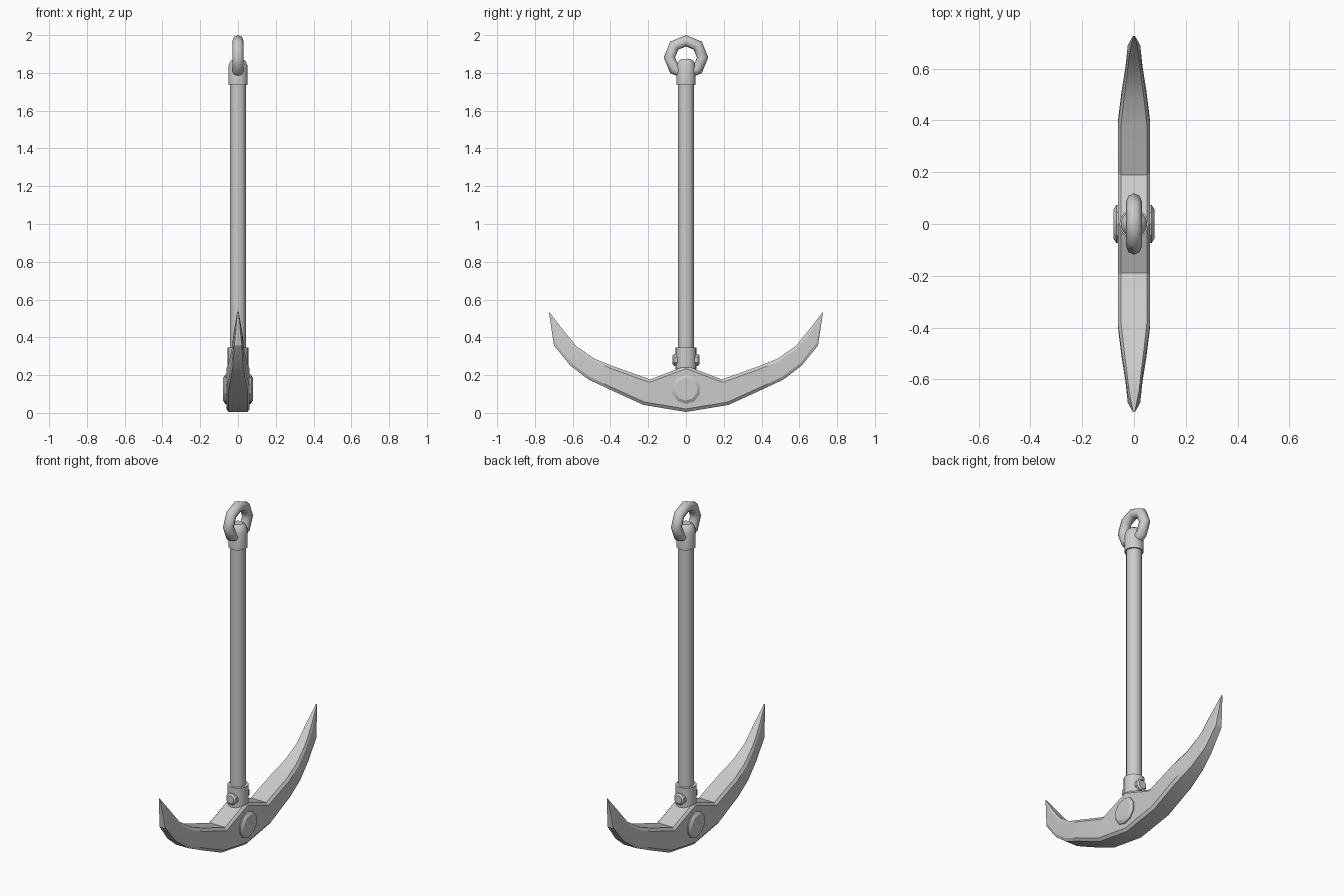
import bpy, math
from math import cos, sin, pi, radians
from mathutils import Matrix, Vector

if "Cube" in bpy.data.objects:
    bpy.data.objects.remove(bpy.data.objects["Cube"])


def make(name, verts, faces, angle):
    me = bpy.data.meshes.new(name)
    me.from_pydata(verts, [], faces)
    ob = bpy.data.objects.new(name, me)
    bpy.context.collection.objects.link(ob)
    bpy.ops.object.select_all(action='DESELECT')
    ob.select_set(True)
    bpy.context.view_layer.objects.active = ob
    bpy.ops.object.mode_set(mode='EDIT')
    bpy.ops.mesh.select_all(action='SELECT')
    bpy.ops.mesh.normals_make_consistent(inside=False)
    bpy.ops.object.mode_set(mode='OBJECT')
    bpy.ops.object.shade_smooth_by_angle(angle=radians(angle))
    return ob


def loft(name, rings, angle):
    n = len(rings[0])
    faces = [(i * n + j, i * n + (j + 1) % n, (i + 1) * n + (j + 1) % n, (i + 1) * n + j)
             for i in range(len(rings) - 1) for j in range(n)]
    faces += [tuple(range(n)), tuple(range((len(rings) - 1) * n, len(rings) * n))]
    return make(name, [v for r in rings for v in r], faces, angle)


def turned(name, profile, sides, loc=(0, 0, 0), axis='Z', phase=0.0, angle=35):
    rot = {'Z': Matrix.Identity(3), 'X': Matrix.Rotation(pi / 2, 3, 'Y'),
           'Y': Matrix.Rotation(pi / 2, 3, 'X')}[axis]
    rings = [[rot @ Vector((r * cos(2 * pi * (k + phase) / sides),
                            r * sin(2 * pi * (k + phase) / sides), h)) + Vector(loc)
              for k in range(sides)] for r, h in profile]
    return loft(name, rings, angle)


# Curved arms: inner point, outer point (y, z) and half width per station
stations = [((0, .25), (0, .005), .062),
            ((.19, .177), (.225, .042), .062),
            ((.385, .247), (.40, .122), .062),
            ((.485, .287), (.517, .177), .048),
            ((.58, .353), (.612, .25), .033),
            ((.645, .432), (.699, .357), .024),
            ((.723, .532), (.726, .536), .004)]
sections = []
for sign, part in ((-1, stations[:0:-1]), (1, stations)):
    for (ty, tz), (by, bz), w in part:
        top, bot = Vector((0, sign * ty, tz)), Vector((0, sign * by, bz))
        d = bot - top
        t = min(.016, d.length * .25) * d.normalized()
        c = w * .8
        sections.append([top + Vector((-c, 0, 0)), top + Vector((c, 0, 0)),
                         top + t + Vector((w, 0, 0)), bot - t + Vector((w, 0, 0)),
                         bot + Vector((c, 0, 0)), bot + Vector((-c, 0, 0)),
                         bot - t + Vector((-w, 0, 0)), top + t + Vector((-w, 0, 0))])
loft("anchor_arms", sections, 20)

# Pivot bolt through the crown
turned("crown_bolt", [(.06, -.079), (.077, -.068), (.077, .068), (.06, .079)],
       10, (0, 0, .125), 'X', angle=25)

# Shank with lower socket and domed upper cap
turned("shank", [(.042, .2), (.042, 1.76)], 16)
turned("lower_socket", [(.056, .2), (.056, .345)], 16)
turned("socket_bolt", [(.024, -.072), (.034, -.063), (.034, .063), (.024, .072)],
       8, (0, 0, .28), 'Y', .5, 25)
turned("upper_cap", [(.051, 1.735), (.051, 1.835), (.042, 1.86), (.025, 1.874)], 16)

# Shackle ring
bpy.ops.mesh.primitive_torus_add(major_segments=8, minor_segments=8, major_radius=.088,
                                 minor_radius=.03, location=(0, 0, 1.882),
                                 rotation=(0, pi / 2, 0))
bpy.context.object.name = "shackle_ring"
bpy.ops.object.shade_smooth_by_angle(angle=radians(50))
